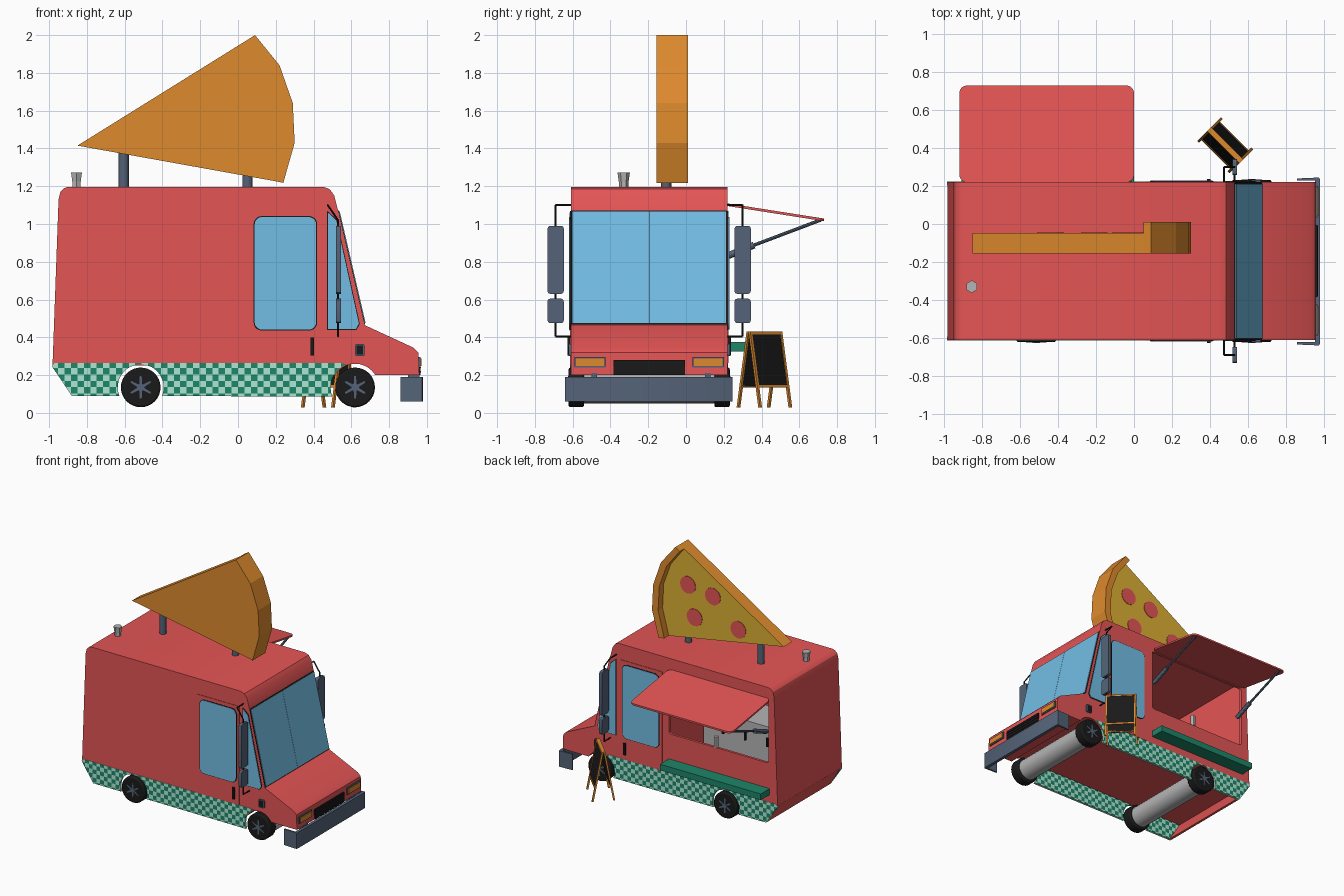
import bpy, bmesh, math
from mathutils import Vector as V

if "Cube" in bpy.data.objects:
    bpy.data.objects.remove(bpy.data.objects["Cube"])

def mat(name, r, g, b):
    m = bpy.data.materials.new(name)
    m.diffuse_color = (r, g, b, 1)
    m.use_nodes = True
    m.node_tree.nodes["Principled BSDF"].inputs["Base Color"].default_value = m.diffuse_color
    return m

RED = mat("red_paint", .78, .09, .09)
GLASS = mat("blue_glass", .17, .51, .78)
SLATE = mat("slate_metal", .09, .127, .188)
ORANGE = mat("orange_crust", .73, .255, .026)
BLACK = mat("black_rubber", .01, .01, .01)
MINT = mat("mint_check", .42, .80, .66)
GREEN = mat("green_check", .013, .24, .14)
GREY = mat("light_grey", .46, .46, .46)
CHEESE = mat("cheese", .72, .44, .035)
Y0, Y1 = -.61, .22          # truck sides
X, Y, Z = V((1, 0, 0)), V((0, 1, 0)), V((0, 0, 1))

def finish(name, bm, *mats):
    bmesh.ops.recalc_face_normals(bm, faces=bm.faces)
    me = bpy.data.meshes.new(name)
    bm.to_mesh(me)
    bm.free()
    for m in mats:
        me.materials.append(m)
    ob = bpy.data.objects.new(name, me)
    bpy.context.collection.objects.link(ob)
    return ob

def prism_bm(pts, o, u, v, w):
    bm = bmesh.new()
    o, u, v, w = V(o), V(u), V(v), V(w)
    f = bm.faces.new([bm.verts.new(o + u * a + v * b) for a, b in pts])
    g = bmesh.ops.extrude_face_region(bm, geom=[f])["geom"]
    bmesh.ops.translate(bm, vec=w, verts=[e for e in g if isinstance(e, bmesh.types.BMVert)])
    return bm

def prism(name, pts, o, u, v, w, m):
    return finish(name, prism_bm(pts, o, u, v, w), m)

def side(name, pts, y0, y1, m):      # x-z outline extruded along y
    return prism(name, pts, (0, y0, 0), X, Z, (0, y1 - y0, 0), m)

def rect(a, b, c, d):
    return [(a, c), (b, c), (b, d), (a, d)]

def rrect(a, b, c, d, r, n=5):
    out = []
    for cx, cy, t in ((b - r, d - r, 0), (a + r, d - r, 90), (a + r, c + r, 180), (b - r, c + r, 270)):
        out += arc(cx, cy, r, t, t + 90, n)
    return out

def arc(cx, cy, r, t0, t1, n):
    return [(cx + r * math.cos(math.radians(t0 + (t1 - t0) * i / n)),
             cy + r * math.sin(math.radians(t0 + (t1 - t0) * i / n))) for i in range(n + 1)]

def box(name, x0, x1, y0, y1, z0, z1, m):
    return side(name, rect(x0, x1, z0, z1), y0, y1, m)

def cyl(name, p0, p1, r0, m, r1=None, n=20):
    p0, p1 = V(p0), V(p1)
    d = p1 - p0
    bm = bmesh.new()
    bmesh.ops.create_cone(bm, cap_ends=True, segments=n, radius1=r0,
                          radius2=r0 if r1 is None else r1, depth=d.length)
    bmesh.ops.transform(bm, matrix=d.to_track_quat('Z', 'Y').to_matrix().to_4x4(), verts=bm.verts)
    bmesh.ops.translate(bm, vec=(p0 + p1) / 2, verts=bm.verts)
    return finish(name, bm, m)

def both(name, pts, t0, t1, m):      # plate on both truck sides, t = distance outwards
    side("right_" + name, pts, Y0 - t1, Y0 - t0, m)
    side("left_" + name, pts, Y1 + t0, Y1 + t1, m)

# body shell with hollow kitchen, serving hatch and front wheel arches
body = side("truck_body", [(-.982, .25), (-.95, 1.13), (-.94, 1.17), (-.92, 1.19), (-.90, 1.197),
    (.45, 1.197), (.485, 1.185), (.51, 1.15), (.53, 1.07), (.67, .465), (.93, .345),
    (.955, .32), (.96, .20), (.50, .20), (.49, .25)], Y0, Y1, RED)
cutters = [box("kitchen_cutter", -.93, .05, Y0 + .02, Y1 - .02, .27, 1.17, RED),
           side("hatch_cutter", rrect(-.90, 0, .58, 1.09, .02), .1, .3, RED),
           cyl("arch_cutter", (.62, -.8, .135), (.62, .5, .135), .125, RED, n=32)]
for c in cutters:
    mod = body.modifiers.new("cut", 'BOOLEAN')
    mod.operation, mod.solver, mod.object = 'DIFFERENCE', 'EXACT', c
    bpy.context.view_layer.objects.active = body
    bpy.ops.object.modifier_apply(modifier=mod.name)
for c in cutters:
    bpy.data.objects.remove(c)
side("rear_valance", [(-.982, .252), (-.88, .09), (-.86, .09), (-.96, .252)], Y0, Y1, RED)

# checkered skirts
C = .034
outline = ([(-.972, .263), (-.984, .245), (-.88, .09)] + arc(-.515, .135, .122, 202, -22, 16)
           + arc(.62, .135, .13, 202, 110, 8) + [(.55, .263)])
for tag, y, s in (("right", Y0, -1), ("left", Y1, 1)):
    bm = prism_bm(outline, (0, y - s * .016, 0), X, Z, (0, s * .019, 0))
    bmesh.ops.triangulate(bm, faces=bm.faces)
    for ax, lo, hi in ((X, -30, 19), (Z, 2, 9)):
        for i in range(lo, hi):
            bmesh.ops.bisect_plane(bm, geom=bm.verts[:] + bm.edges[:] + bm.faces[:],
                                   plane_co=ax * (i * C), plane_no=ax)
    bmesh.ops.recalc_face_normals(bm, faces=bm.faces)
    for f in bm.faces:
        c = f.calc_center_median()
        if abs(f.normal.y) > .5:
            f.material_index = (math.floor(c.x / C) + math.floor(c.z / C)) % 2
    finish(tag + "_skirt", bm, MINT, GREEN)

# doors, side windows, handles, fender lamps
both("door", rect(.06, .44, .264, 1.07), 0, .004, RED)
both("door_window_seal", rrect(.083, .419, .436, 1.042, .042), .003, .006, BLACK)
both("door_window", rrect(.088, .414, .441, 1.037, .04), .005, .009, GLASS)
both("quarter_window_seal", [(.472, 1.07), (.523, 1.025), (.645, .471), (.628, .44), (.472, .44)], 0, .003, BLACK)
both("quarter_window", [(.477, 1.06), (.52, 1.02), (.64, .473), (.625, .445), (.477, .445)], .002, .006, GLASS)
both("door_handle", rect(.385, .403, .305, .40), .003, .018, BLACK)
both("fender_lamp", rrect(.62, .67, .30, .365, .01), 0, .012, SLATE)
both("fender_lamp_face", rect(.628, .662, .308, .357), .011, .014, BLACK)

# windscreen on the sloped front
slope = V((.14, 0, -.605)).normalized()
out = V((.605, 0, .14)).normalized()
top = V((.53, 0, 1.07))
prism("windscreen_seal", rect(Y0 + .002, Y1 - .002, 0, .618), top, Y, slope, out * .004, BLACK)
for tag, a, b in (("right", Y0 + .008, -.196), ("left", -.194, Y1 - .008)):
    prism(tag + "_windscreen", rect(a, b, .006, .612), top, Y, slope, out * .008, GLASS)

# nose: grille, headlights, wrap bumper
box("grille", .95, .966, -.385, -.005, .20, .28, BLACK)
for i in range(3):
    box("grille_bar", .96, .969, -.38, -.01, .215 + i * .022, .221 + i * .022, BLACK)
for tag, a in (("right", -.59), ("left", .035)):
    box(tag + "_headlight_frame", .93, .966, a, a + .165, .24, .297, SLATE)
    box(tag + "_headlight", .94, .971, a + .008, a + .157, .249, .288, ORANGE)
prism("bumper", [(.86, -.635), (.975, -.64), (.98, -.63), (.98, .235), (.975, .245), (.86, .24),
                 (.86, .228), (.955, .228), (.955, -.623), (.86, -.623)],
      (0, 0, .06), X, Y, (0, 0, .13), SLATE)
for y in (-.5, .1):
    box("bumper_mount", .90, .96, y, y + .03, .15, .21, SLATE)

# wheels and axles
for wx in (-.515, .62):
    cyl("axle", (wx, -.56, .135), (wx, .17, .135), .085, GREY, n=24)
    for ya, yb in ((-.54, -.622), (.15, .232)):
        s = 1 if yb > ya else -1
        t = cyl("tyre", (wx, ya, .135), (wx, yb, .135), .105, BLACK, n=32)
        bv = t.modifiers.new("bevel", 'BEVEL')
        bv.width, bv.segments, bv.limit_method, bv.angle_limit = .01, 2, 'ANGLE', .8
        cyl("hub", (wx, yb - s * .01, .135), (wx, yb + s * .005, .135), .02, SLATE, n=12)
        for k in range(6):
            a = math.radians(60 * k + 30)
            u, v = V((math.cos(a), 0, math.sin(a))), V((-math.sin(a), 0, math.cos(a)))
            prism("spoke", [(.01, -.008), (.06, -.005), (.06, .005), (.01, .008)],
                  (wx, yb - s * .005, .135), u, v, (0, s * .008, 0), SLATE)

# mirrors on tube brackets
for tag, y, s in (("right", Y0, -1), ("left", Y1, 1)):
    ym = y + s * .08
    path = [(.475, y, 1.10), (.475, ym, 1.10), (.53, ym, 1.02), (.53, ym, .405), (.53, y, .405)]
    for p, q in zip(path, path[1:]):
        cyl(tag + "_mirror_bracket", p, q, .005, BLACK, n=8)
    for z0, z1 in ((.63, .99), (.475, .605)):
        prism(tag + "_mirror", rrect(ym - .043, ym + .043, z0, z1, .015, 3),
              (.518, 0, 0), Y, Z, (.026, 0, 0), SLATE)

# awning, gas struts and serving shelf
prism("awning", rrect(-.92, 0, 0, .516, .04), (0, Y1, 1.095), X, (0, .988, -.155), (0, 0, .014), RED)
for x in (-.87, -.03):
    cyl("strut_barrel", (x, .205, .825), (x, .36, .888), .018, SLATE, n=12)
    cyl("strut_rod", (x, .36, .888), (x, .715, 1.022), .009, SLATE, n=8)
box("serving_shelf", -.91, 0, Y1, .335, .325, .375, GREEN)

# kitchen fittings
box("kitchen_cabinet", -.91, .04, -.585, -.28, .27, .59, GREY)
for i in range(4):
    box("cabinet_handle", -.75 + i * .2, -.735 + i * .2, -.28, -.268, .43, .50, BLACK)
cyl("cup", (-.42, .21, .58), (-.42, .21, .67), .018, GREY, n=12)

# roof vent and sign posts
cyl("roof_vent_base", (-.855, -.33, 1.19), (-.855, -.33, 1.235), .025, GREY, n=6)
cyl("roof_vent_cap", (-.855, -.33, 1.225), (-.855, -.33, 1.272), .026, GREY, .033, n=6)
cyl("rear_sign_post", (-.605, -.105, 1.18), (-.605, -.105, 1.42), .027, SLATE, n=12)
cyl("front_sign_post", (.05, -.105, 1.18), (.05, -.105, 1.30), .027, SLATE, n=12)

# pizza slice sign: wedge with cheese face, thick crust, toppings
inner = [(.05, 1.975), (.17, 1.82), (.235, 1.64), (.245, 1.44), (.19, 1.228)]
outer = [(.24, 1.218), (.30, 1.43), (.29, 1.64), (.22, 1.84), (.09, 2.0)]
pizza = side("pizza_slice", [(-.85, 1.415)] + inner, -.155, -.048, ORANGE)
pizza.data.materials.append(CHEESE)
for p in pizza.data.polygons:
    p.material_index = int(p.normal.y > .9)
crust = side("pizza_crust", inner + outer, -.155, .01, ORANGE)
for x, z in ((.015, 1.69), (-.21, 1.655), (-.045, 1.44), (-.44, 1.445)):
    cyl("pepperoni", (x, -.05, z), (x, -.044, z), .07, RED, n=16)

# folding chalkboard on the pavement
ridge, n = V((.7071, -.7071, 0)), V((.7071, .7071, 0))
o = V((.48, .415, .43))
for s in (-1, 1):
    down = (n * s * .074 - Z * .4).normalized()
    w = n * s
    prism("chalkboard_panel", rect(-.11, .11, .01, .295), o, ridge, down, w * .01, BLACK)
    for a, b, c, d in ((-.12, -.106, 0, .408), (.106, .12, 0, .408),
                       (-.106, .106, 0, .014), (-.106, .106, .287, .30)):
        prism("chalkboard_frame", rect(a, b, c, d), o, ridge, down, w * .014, ORANGE)

# smooth round parts, keep the sign faceted
for ob in bpy.context.scene.objects:
    ob.select_set(ob not in (pizza, crust))
bpy.context.view_layer.objects.active = body
bpy.ops.object.shade_smooth_by_angle(angle=math.radians(30))
